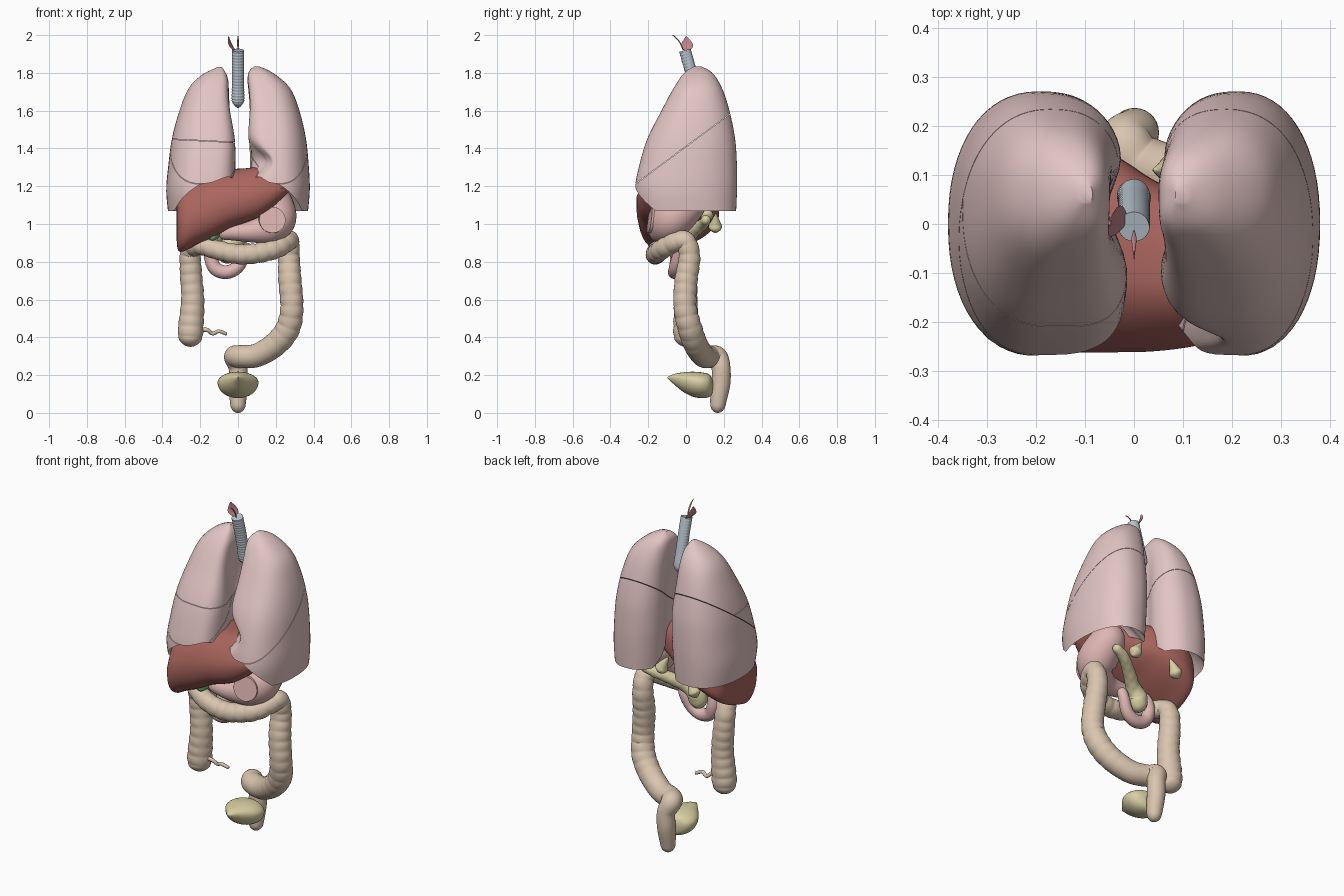
import bpy, bmesh, math
from mathutils import Vector

if "Cube" in bpy.data.objects:
    bpy.data.objects.remove(bpy.data.objects["Cube"])

def material(name, c):
    m = bpy.data.materials.new(name)
    m.diffuse_color = (*c, 1)
    m.use_nodes = True
    m.node_tree.nodes["Principled BSDF"].inputs["Base Color"].default_value = m.diffuse_color
    return m

LUNG = material("lung_pink", (.76, .56, .55))
LIVER = material("liver_red", (.40, .13, .11))
GUT = material("gut_beige", (.70, .56, .43))
PINK = material("stomach_pink", (.74, .47, .45))
YELLOW = material("pale_yellow", (.70, .63, .37))
GREY = material("cartilage_grey", (.48, .55, .61))
GREEN = material("gall_green", (.15, .45, .15))
ROSE = material("rose", (.52, .22, .24))

def add(name, bm, mat):
    bmesh.ops.recalc_face_normals(bm, faces=bm.faces[:])
    me = bpy.data.meshes.new(name)
    bm.to_mesh(me)
    bm.free()
    me.materials.append(mat)
    ob = bpy.data.objects.new(name, me)
    bpy.context.collection.objects.link(ob)
    return ob

def loft(rings):
    bm = bmesh.new()
    vs = [[bm.verts.new(p) for p in r] for r in rings]
    n = len(vs[0])
    for a, b in zip(vs, vs[1:]):
        for i in range(n):
            j = (i + 1) % n
            bm.faces.new((a[i], a[j], b[j], b[i]))
    bm.faces.new(vs[0])
    bm.faces.new(vs[-1])
    return bm

def spline(keys, k):
    # Catmull-Rom through tuples of any length
    P = [keys[0]] + list(keys) + [keys[-1]]
    out = []
    for i in range(1, len(P) - 2):
        for s in range(k):
            t = s / k
            out.append([.5 * (2*b + (c-a)*t + (2*a-5*b+4*c-d)*t*t + (3*b-a-3*c+d)*t**3)
                        for a, b, c, d in zip(*P[i-1:i+3])])
    return out + [list(keys[-1])]

def spow(v, e):
    return math.copysign(abs(v) ** e, v)

def tube(name, pts, mat, k=10, n=20, bump=None, rounded=True):
    # swept tube; each point is x, y, z, radius
    S = spline(pts, k)
    C = [Vector(p[:3]) for p in S]
    L = [0]
    for a, b in zip(C, C[1:]):
        L.append(L[-1] + (b - a).length)
    rings, u = [], Vector((.3, 1, .2))
    for i, c in enumerate(C):
        t = (C[min(i+1, len(C)-1)] - C[max(i-1, 0)]).normalized()
        u = (u - t * u.dot(t)).normalized()
        w = t.cross(u)
        r = S[i][3]
        if rounded:
            e = min(1, min(L[i], L[-1] - L[i]) / r)
            r *= math.sqrt(max(.01, 1 - (1 - e) ** 2))
        ring = []
        for j in range(n):
            a = 2 * math.pi * j / n
            q = r * (bump(L[i], L[i] / L[-1], a) if bump else 1)
            ring.append(c + (u * math.cos(a) + w * math.sin(a)) * q)
        rings.append(ring)
    return add(name, loft(rings), mat)

# Lungs: lofted from apex to a hollow, slanting base, then cut into lobes
def lung(side, rows, notch):
    rows = spline(rows, 12)
    def section(z):
        for a, b in zip(rows, rows[1:]):
            if b[0] <= z <= a[0]:
                t = (a[0] - z) / max(1e-6, a[0] - b[0])
                return [p + (q - p) * t for p, q in zip(a, b)][1:]
        return rows[-1][1:] if z < rows[-1][0] else rows[0][1:]
    def point(z, a):
        xi, xo, yf, yb = section(z)
        c, s = math.cos(a), math.sin(a)
        e = 2 / (2.2 if c > 0 else (4 if s < 0 else 2.5))
        x = (xi + xo) / 2 + (xo - xi) / 2 * spow(c, e)
        y = (yf + yb) / 2 + (yb - yf) / 2 * spow(s, e)
        if c < 0:  # hollow at the root and heart notch in front
            m = abs(c) ** e
            x += .045 * m * math.exp(-((y - .03) / .08) ** 2) * min(1, max(0, (1.75 - z) * 4))
            x += notch * min(1, m * 1.3) * math.exp(-((z - 1.33) / .075) ** 2) * (s < 0) * min(1, -s * 2)
        return Vector((side * x, y, z))
    N, M = 64, 40
    top = rows[0][0]
    A = [2 * math.pi * j / N for j in range(N)]
    base = [1.07 + .14 * max(0, -math.sin(a) - .8 * math.cos(a)) for a in A]
    rings = [[point(top + (zb - top) * (i / M) ** 1.4, a) for a, zb in zip(A, base)] for i in range(M + 1)]
    rim = rings[-1]
    mid = sum(rim, Vector()) / N
    mid.z = 1.27
    for f in (.95, .8, .6, .35, .1):
        rings.append([Vector((mid.x + (p.x - mid.x) * f, mid.y + (p.y - mid.y) * f,
                              p.z + (mid.z - p.z) * (1 - f * f))) for p in rim])
    return loft(rings)

def lobe(name, src, planes):
    bm = src.copy()
    for co, no in planes:
        no = Vector(no).normalized()
        g = bmesh.ops.bisect_plane(bm, geom=bm.verts[:] + bm.edges[:] + bm.faces[:],
                                   plane_co=Vector(co) + no * .0012, plane_no=no, clear_inner=True)
        edges = [e for e in g["geom_cut"] if isinstance(e, bmesh.types.BMEdge)]
        bmesh.ops.triangle_fill(bm, edges=edges, use_beauty=True)
    add(name, bm, LUNG)

up = ((0, .02, 1.425), (0, -.74, 1))
down = (up[0], (0, .74, -1))
left = lung(1, [(1.835, .085, .11, .045, .08), (1.80, .055, .185, -.01, .14), (1.72, .05, .275, -.065, .19),
                (1.6, .05, .325, -.13, .23), (1.45, .045, .36, -.205, .26), (1.3, .045, .375, -.25, .27),
                (1.18, .05, .38, -.27, .27), (1.06, .06, .37, -.25, .265)], .09)
lobe("left_upper_lobe", left, [up])
lobe("left_lower_lobe", left, [down])
right = lung(-1, [(1.83, .085, .11, .045, .08), (1.79, .06, .19, -.01, .14), (1.72, .045, .26, -.065, .19),
                  (1.6, .03, .31, -.13, .23), (1.45, .01, .35, -.205, .26), (1.3, .01, .37, -.25, .27),
                  (1.18, .015, .38, -.27, .27), (1.06, .03, .37, -.25, .265)], 0)
flat = (-.17, 0, 1.44)
lobe("right_upper_lobe", right, [up, (flat, (.05, 0, 1))])
lobe("right_middle_lobe", right, [up, (flat, (-.05, 0, -1))])
lobe("right_lower_lobe", right, [down])
left.free()
right.free()

# Windpipe with cartilage rings, smooth along the back
tube("trachea", [(0, -.005, 1.92, .032), (0, .02, 1.83, .032), (0, .045, 1.73, .032),
                 (0, .062, 1.65, .032), (0, .068, 1.615, .006)], GREY, k=32, n=24, rounded=False,
     bump=lambda s, f, a: (1 + .03 * math.sin(s * 2 * math.pi / .016)) if math.cos(a) < .5 else .96)

# Throat leaves above the windpipe
def leaf(name, base, tip, wide, w):
    base, tip, wide = Vector(base), Vector(tip), Vector(wide).normalized()
    thick = (tip - base).cross(wide).normalized() * .003
    rings = []
    for i in range(13):
        t = i / 12
        c = base.lerp(tip, t) + thick * 3 * math.sin(math.pi * t)
        h = w * (.12 + math.sin(math.pi * t ** .8) * .88)
        rings.append([c + wide * h * math.cos(a) + thick * math.sin(a)
                      for a in (j * math.pi / 6 for j in range(12))])
    add(name, loft(rings), ROSE)

leaf("epiglottis", (-.015, .005, 1.915), (-.05, .002, 1.992), (.3, 1, 0), .033)
leaf("throat_fold", (0, -.015, 1.92), (0, -.07, 2.0), (1, 0, 0), .005)

# Liver: wedge lofted across x; x, y front, y back, z low, z high
rings = []
for x, yf, yb, zl, zh in spline([(-.325, -.14, .05, .95, 1.14), (-.32, -.2, .11, .86, 1.19),
        (-.29, -.24, .15, .845, 1.22), (-.22, -.255, .175, .88, 1.25), (-.13, -.262, .17, .92, 1.28),
        (-.04, -.262, .14, .97, 1.29), (.04, -.26, .09, 1.0, 1.295), (.12, -.25, .05, 1.035, 1.3),
        (.2, -.23, 0, 1.1, 1.27), (.26, -.19, -.05, 1.16, 1.23), (.275, -.14, -.1, 1.19, 1.21)], 5):
    ring = []
    for j in range(40):
        a = 2 * math.pi * j / 40
        y, z = spow(math.cos(a), .7), spow(math.sin(a), .7)
        lean = .06 * max(0, z) * max(0, -y)  # front tucks under the lungs
        if z < 0:  # hollow visceral surface rising to the back
            z *= 1 - .45 * max(0, y + .5) / 1.5
        ring.append((x, (yf + yb) / 2 + (yb - yf) / 2 * y + lean, (zl + zh) / 2 + (zh - zl) / 2 * z))
    rings.append(ring)
add("liver", loft(rings), LIVER)

# Stomach with its round front patch
tube("stomach", [(.16, .06, 1.19, .07), (.19, .02, 1.12, .095), (.2, -.07, 1.03, .108), (.16, -.115, .98, .087),
                 (.07, -.14, .96, .058), (-.03, -.135, .955, .042), (-.1, -.11, .945, .03)], PINK, n=32)
bm = bmesh.new()
bmesh.ops.create_cone(bm, cap_ends=True, segments=40, radius1=.07, radius2=.07, depth=.03)
patch = add("stomach_patch", bm, PINK)
patch.location = (.18, -.178, 1.02)
patch.rotation_euler = (math.radians(82), 0, math.radians(8))

# Duodenum loop, pancreas, gall bladder
tube("duodenum", [(-.08, -.11, .945, .03), (-.135, -.07, .91, .034), (-.145, -.05, .83, .035),
                  (-.12, -.055, .765, .036), (-.06, -.06, .745, .036), (0, -.055, .775, .034),
                  (.04, -.04, .85, .03), (.05, -.05, .9, .026)], PINK)
tube("pancreas", [(.23, .11, 1.03, .024), (.15, .09, 1.0, .03), (.07, .04, .96, .034), (0, -.01, .915, .04),
                  (-.05, -.03, .87, .053), (-.06, -.035, .79, .045)], YELLOW,
     bump=lambda s, f, a: 1 + .03 * math.sin(s * 110) * math.cos(3 * a))
tube("gall_bladder", [(-.15, -.17, .925, .024), (-.12, -.13, .945, .024), (-.09, -.06, .975, .012)], GREEN)

# Adrenal caps
for name, x, y, z in (("left_adrenal", .07, .11, 1.06), ("right_adrenal", -.15, .155, 1.0)):
    s = math.copysign(1, x)
    tube(name, [(x + .03*s, y, z - .045, .012), (x + .015*s, y, z - .02, .035), (x, y, z + .01, .026),
                (x - .03*s, y, z + .06, .003)], YELLOW)

# Large bowel with pouches, fading to a smooth rectum
def pouches(s, f, a):
    k = min(1, max(0, (.8 - f) * 8))
    return 1 + k * (.08 * abs(math.sin(s * math.pi / .055)) ** .7 - .04) * (1 - .7 * abs(math.cos(1.5 * a)) ** 6)

tube("colon", [(-.255, 0, .35, .062), (-.25, 0, .45, .066), (-.24, 0, .6, .06), (-.25, 0, .75, .057),
               (-.25, -.02, .86, .053), (-.2, -.1, .885, .049), (-.1, -.15, .86, .05), (0, -.16, .84, .052),
               (.1, -.155, .845, .052), (.2, -.12, .87, .052), (.258, -.055, .905, .052), (.272, 0, .905, .052),
               (.27, .018, .82, .056), (.275, 0, .7, .06), (.285, -.005, .56, .06), (.265, .02, .45, .064),
               (.2, .05, .365, .064), (.1, .09, .305, .062), (.01, .125, .298, .06), (-.018, .165, .295, .056),
               (0, .185, .24, .05), (0, .185, .16, .05), (0, .172, .07, .044), (0, .165, 0, .034)],
     GUT, k=16, n=28, bump=pouches)
tube("appendix", [(-.21, 0, .435, .012), (-.165, -.01, .44, .011), (-.135, 0, .42, .01),
                  (-.1, -.01, .432, .01), (-.058, 0, .415, .009)], GUT, n=12)

# Bladder: pear lofted along y; y, half width, z low, z high
rings = []
for y, rx, zl, zh in spline([(-.098, .003, .182, .19), (-.06, .035, .148, .207), (-.02, .068, .115, .214),
                             (.03, .1, .088, .218), (.08, .108, .078, .215), (.12, .088, .083, .205),
                             (.14, .045, .1, .18), (.143, .01, .135, .15)], 5):
    # widest above the middle, fuller below
    rings.append([(rx * math.cos(a), y, zl + (zh - zl) * (.6 + (.4 if math.sin(a) > 0 else .6) * math.sin(a)))
                  for a in (j * math.pi / 16 for j in range(32))])
add("bladder", loft(rings), YELLOW)

# Smooth shading, keeping lobe and patch edges crisp
for ob in bpy.context.scene.objects:
    ob.select_set(True)
    bpy.context.view_layer.objects.active = ob
bpy.ops.object.shade_smooth_by_angle(angle=math.radians(40))
